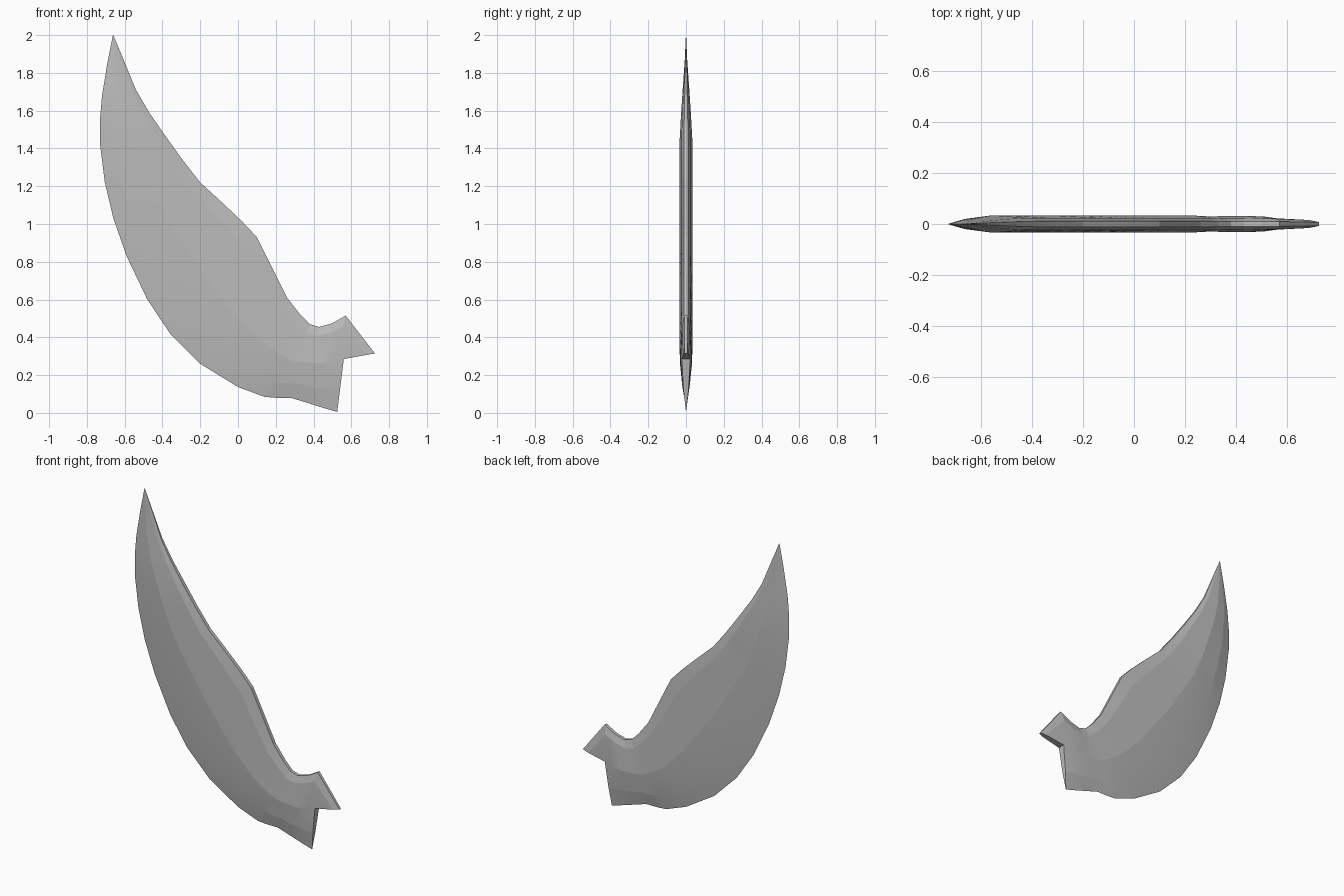
import bpy
import bmesh
import math
from mathutils import Vector

cube = bpy.data.objects.get("Cube")
if cube:
    bpy.data.objects.remove(cube, do_unlink=True)

# One flat grey for the whole part
grey = bpy.data.materials.new("grey")
grey.use_nodes = True
colour = (0.5, 0.5, 0.5, 1.0)
grey.diffuse_color = colour
grey.node_tree.nodes["Principled BSDF"].inputs["Base Color"].default_value = colour

# Stations from tip to root: upper edge (x, z), lower edge (x, z), thickness scale
stations = [
    ((-.66, 2.0), (-.662, 2.0), .02),
    ((-.61, 1.88), (-.692, 1.85), .2),
    ((-.54, 1.71), (-.72, 1.68), .55),
    ((-.47, 1.59), (-.73, 1.56), .78),
    ((-.38, 1.46), (-.73, 1.42), 1),
    ((-.29, 1.335), (-.705, 1.22), 1),
    ((-.2, 1.22), (-.66, 1.03), 1),
    ((-.08, 1.11), (-.59, .83), 1),
    ((.02, 1.015), (-.48, .6), 1),
    ((.1, .93), (-.36, .42), 1),
    ((.18, .77), (-.2, .26), 1),
    ((.26, .61), (0, .137), 1),
    ((.33, .52), (.14, .085), .97),
    ((.38, .47), (.2, .08), .88),
    ((.43, .455), (.28, .08), .9),
    ((.5, .475), (.37, .052), .95),
    ((.57, .515), (.45, .027), .85),
    ((.725, .315), (.525, .005), .65),
]
notch = Vector((.56, .285))  # inner corner of the forked root

# Cross-section from lower to upper edge: fraction of width, half thickness
profile = [(0, 0), (.2, .02), (.5, .034), (.88, .024), (1, .011)]

bm = bmesh.new()
rings = []
for i, (upper, lower, scale) in enumerate(stations):
    u, l = Vector(upper), Vector(lower)
    mid = notch if i == len(stations) - 1 else (u + l) / 2
    front, back = [], []
    for f, h in profile:
        p = l.lerp(mid, f * 2) if f <= .5 else mid.lerp(u, f * 2 - 1)
        front.append(bm.verts.new((p.x, -h * scale, p.y)))
        back.append(bm.verts.new((p.x, h * scale, p.y)))
    rings.append(front + back[::-1])

# Skin neighbouring rings
count = len(rings[0])
for a, b in zip(rings, rings[1:]):
    for j in range(count):
        k = (j + 1) % count
        bm.faces.new((a[j], a[k], b[k], b[j]))

# Close both ends with strips across the thickness
for ring in (rings[0], rings[-1]):
    for j in range(len(profile) - 1):
        bm.faces.new((ring[j], ring[j + 1], ring[count - 2 - j], ring[count - 1 - j]))

bmesh.ops.remove_doubles(bm, verts=bm.verts[:], dist=.0001)
bmesh.ops.recalc_face_normals(bm, faces=bm.faces[:])
mesh = bpy.data.meshes.new("curved_blade")
bm.to_mesh(mesh)
bm.free()

blade = bpy.data.objects.new("curved_blade", mesh)
bpy.context.collection.objects.link(blade)
mesh.materials.append(grey)

# Smooth along the length, crisp between the bevel bands
bpy.context.view_layer.objects.active = blade
blade.select_set(True)
bpy.ops.object.shade_smooth_by_angle(angle=math.radians(6))
